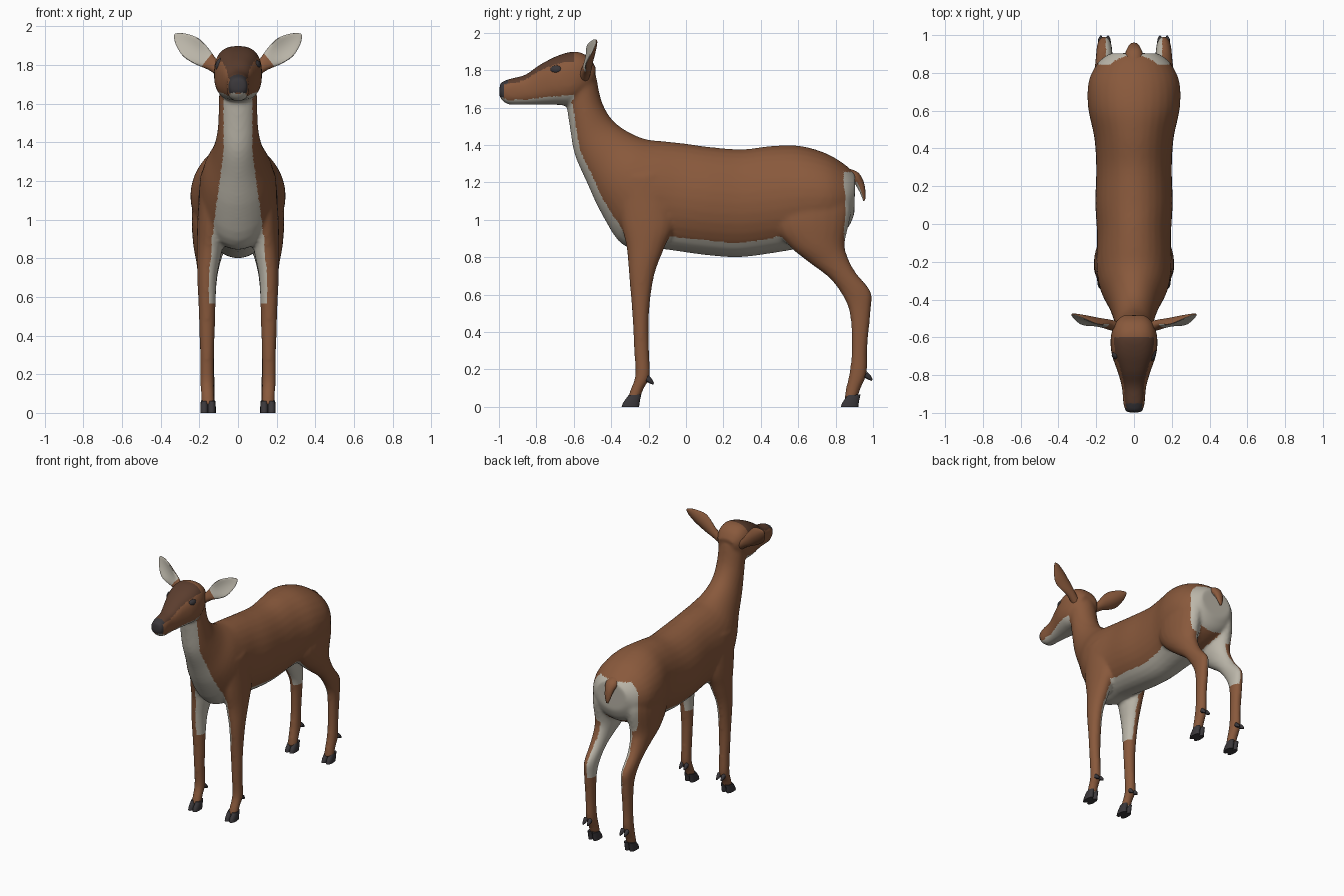
import bpy, bmesh, math
from mathutils import Vector as V

if "Cube" in bpy.data.objects:
    bpy.data.objects.remove(bpy.data.objects["Cube"])


def material(name, rgb):
    m = bpy.data.materials.new(name)
    m.diffuse_color = (*rgb, 1)
    m.use_nodes = True
    m.node_tree.nodes["Principled BSDF"].inputs["Base Color"].default_value = m.diffuse_color
    return m


BROWN = material("coat brown", (0.25, 0.10, 0.045))
DARK = material("forehead brown", (0.105, 0.047, 0.027))
CREAM = material("cream", (0.50, 0.47, 0.40))
BLACK = material("hoof and nose grey", (0.042, 0.038, 0.042))


def loft(bm, rings, n=20, power=2.0, steps=4):
    """Skin through rings (centre, half axis u, half axis v), smoothly interpolated."""
    def blend(a, b, c, d, t):
        return 0.5 * (2 * b + (c - a) * t + (2 * a - 5 * b + 4 * c - d) * t * t
                      + (3 * b - a - 3 * c + d) * t ** 3)
    dense = []
    for i in range(len(rings) - 1):
        quad = [rings[max(0, min(len(rings) - 1, i + k))] for k in (-1, 0, 1, 2)]
        for s in range(steps):
            dense.append([blend(*[q[j] for q in quad], s / steps) for j in range(3)])
    dense.append(rings[-1])
    loops = []
    for c, u, v in dense:
        loop = []
        for k in range(n):
            a = 2 * math.pi * k / n
            ca, sa = math.cos(a), math.sin(a)
            p = c + u * math.copysign(abs(ca) ** (2 / power), ca) \
                  + v * math.copysign(abs(sa) ** (2 / power), sa)
            loop.append(bm.verts.new(p))
        loops.append(loop)
    new = [bm.faces.new(loops[0]), bm.faces.new(loops[-1])]
    for a, b in zip(loops, loops[1:]):
        for k in range(n):
            new.append(bm.faces.new((a[k], a[(k + 1) % n], b[(k + 1) % n], b[k])))
    bmesh.ops.recalc_face_normals(bm, faces=new)


def side(rows, flip=1):
    """Rings from side outline pairs: y1, z1, y2, z2, half width, x centre."""
    out = []
    for y1, z1, y2, z2, w, x in rows:
        a, b = V((x * flip, y1, z1)), V((x * flip, y2, z2))
        out.append(((a + b) / 2, V((w, 0, 0)), (b - a) / 2))
    return out


def finish(name, bm, mats, angle=60):
    me = bpy.data.meshes.new(name)
    bm.to_mesh(me)
    bm.free()
    for m in mats:
        me.materials.append(m)
    me.shade_smooth()
    me.set_sharp_from_angle(angle=math.radians(angle))
    ob = bpy.data.objects.new(name, me)
    bpy.context.collection.objects.link(ob)
    return ob


# Neck and torso outline, from throat to rump
TORSO = [(-.64, 1.62, -.48, 1.77, .098, 0), (-.62, 1.49, -.45, 1.63, .10, 0),
         (-.595, 1.35, -.39, 1.53, .108, 0), (-.53, 1.20, -.30, 1.465, .135, 0),
         (-.45, 1.03, -.21, 1.43, .18, 0), (-.33, .86, -.12, 1.42, .20, 0),
         (-.14, .845, 0, 1.407, .195, 0), (.10, .812, .12, 1.39, .205, 0),
         (.28, .80, .30, 1.377, .20, 0), (.45, .82, .46, 1.395, .21, 0),
         (.62, .85, .61, 1.395, .243, 0), (.76, .89, .75, 1.355, .24, 0),
         (.86, .95, .85, 1.295, .19, 0), (.90, 1.03, .905, 1.245, .13, 0)]
HEAD = [(-1.0, 1.66, -.995, 1.73, .042, 0), (-.955, 1.618, -.95, 1.752, .056, 0),
        (-.87, 1.615, -.86, 1.775, .064, 0), (-.79, 1.615, -.78, 1.83, .086, 0),
        (-.70, 1.615, -.68, 1.88, .118, 0), (-.62, 1.615, -.59, 1.90, .124, 0),
        (-.55, 1.66, -.52, 1.87, .105, 0), (-.50, 1.72, -.48, 1.81, .07, 0)]
FRONT_LEG = [(-.36, 1.22, -.10, 1.25, .055, .14), (-.35, 1.0, -.06, 1.0, .07, .14),
             (-.318, .85, -.115, .85, .066, .147), (-.305, .70, -.17, .70, .051, .16),
             (-.288, .50, -.197, .50, .043, .16), (-.278, .30, -.197, .30, .037, .16),
             (-.272, .17, -.193, .16, .037, .16), (-.298, .09, -.225, .10, .035, .157),
             (-.315, .04, -.245, .045, .036, .155)]
HIND_LEG = [(.52, 1.15, .86, 1.20, .09, .135), (.475, .97, .885, 1.05, .10, .14),
            (.55, .86, .85, .88, .085, .147), (.66, .77, .865, .80, .064, .153),
            (.77, .685, .91, .715, .05, .157), (.845, .58, .987, .62, .042, .157),
            (.878, .48, .99, .53, .038, .157), (.885, .30, .97, .32, .035, .157),
            (.873, .18, .967, .18, .036, .157), (.855, .10, .935, .10, .035, .155),
            (.845, .04, .915, .045, .036, .155)]


def coat(c, n):
    """Material index for a body face: 0 brown, 1 forehead, 2 cream, 3 nose."""
    x, y, z = abs(c.x), c.y, c.z
    inward = -n.x if c.x > 0 else n.x
    if y < -.95 and z > 1.655 and x < .05 and (y < -.975 or n.z > .5):
        return 3
    if y < -.6 and z > 1.7 and n.z > .5:
        return 1
    if y < -.58 and z < 1.68 and n.z < -.5:                     # jaw
        return 2
    if y < -.28 and .8 < z < 1.64 and n.y < -.1:                # throat and chest
        if x < .075 + .06 * max(0, min(1, (1.35 - z) / .45)):
            return 2
    if -.36 < y < .62 and z < .92 and n.z < -.62 and x < .17:   # belly
        return 2
    if z > .57 and z < .92 and y < 0 and inward > .25:          # inner front legs
        return 2
    if y > .45 and .5 < z < 1.0 and inward > .25:               # inner hind legs
        return 2
    if y > .845 and .89 < z < 1.255 and x < .19 and n.y > .1:   # rump patch
        return 2
    return 0


# Body: lofted solids fused into one smooth skin
bm = bmesh.new()
loft(bm, side(TORSO), 32)
loft(bm, side(HEAD), 28, 2.5)
for s in (1, -1):
    loft(bm, side(FRONT_LEG, s))
    loft(bm, side(HIND_LEG, s))
rough = finish("body_rough", bm, [])
mod = rough.modifiers.new("fuse", 'REMESH')
mod.mode, mod.voxel_size = 'VOXEL', 0.011
mod = rough.modifiers.new("soften", 'SMOOTH')
mod.factor, mod.iterations = 0.5, 9
fused = bpy.data.meshes.new_from_object(rough.evaluated_get(bpy.context.evaluated_depsgraph_get()))
bpy.data.objects.remove(rough)
bm = bmesh.new()
bm.from_mesh(fused)
bm.normal_update()
for f in bm.faces:
    f.material_index = coat(f.calc_center_median(), f.normal)
body = finish("body", bm, [BROWN, DARK, CREAM, BLACK], 180)
bpy.context.view_layer.update()

# Tail, pale underneath
bm = bmesh.new()
loft(bm, side([(.83, 1.21, .85, 1.28, .05, 0), (.895, 1.195, .915, 1.258, .046, 0),
               (.913, 1.175, .948, 1.21, .034, 0), (.932, 1.14, .96, 1.15, .024, 0),
               (.948, 1.10, .958, 1.105, .008, 0)]), 14)
for f in bm.faces:
    f.material_index = int(f.normal.y < -.4 and f.normal.z < .2)
finish("tail", bm, [BROWN, CREAM])

for s, label in ((1, "left"), (-1, "right")):
    # Ear: cupped leaf with a pale inside
    bm = bmesh.new()
    base, tip = V((.085 * s, -.545, 1.765)), V((.328 * s, -.478, 1.958))
    u, v = V((-.62 * s, .05, .77)), V((.1 * s, -1, .1))
    widths = [(0, .03, .028), (.2, .035, .026), (.42, .054, .02), (.65, .062, .016),
              (.85, .042, .011), (.95, .022, .007), (1, .006, .003)]
    loft(bm, [(base.lerp(tip, t), u * w, v * d) for t, w, d in widths], 20)
    axis = (tip - base).normalized()
    for p in bm.verts:
        off = (p.co - base).dot(u)
        p.co.y -= 7 * off * off * min(1, max(0, (p.co - base).dot(axis) * 6))
    bm.normal_update()
    for f in bm.faces:
        t = (f.calc_center_median() - base).dot(axis)
        f.material_index = int(f.normal.dot(v) > .3 and t > .1)
    finish(label + "_ear", bm, [BROWN, CREAM], 50)

    # Eye: flattened ball set into the side of the head
    hit, spot, normal, _ = body.ray_cast(V((s, -.698, 1.807)), V((-s, 0, 0)))
    bm = bmesh.new()
    bmesh.ops.create_uvsphere(bm, u_segments=20, v_segments=12, radius=1)
    for p in bm.verts:
        p.co = V((p.co.x * .018, p.co.y * .033, p.co.z * .022))
    turn = V((1, 0, 0)).rotation_difference(normal)
    for p in bm.verts:
        p.co = turn @ p.co + spot - normal * .009
    finish(label + "_eye", bm, [BLACK])

    # Cloven hooves and dewclaws
    for end, shift, back, high in (("front", 0, -.197, .135), ("hind", 1.172, .972, .155)):
        bm = bmesh.new()
        for toe in (-.019, .019):
            x = .155 + toe
            loft(bm, side([(-.345, 0, -.25, 0, .021, x), (-.335, .025, -.245, .035, .021, x),
                           (-.308, .062, -.238, .066, .018, x)], s), 14, 2.3, 3)
            claw = [(V((s * (.157 + toe), back + dy, high + dz)), V((r, 0, 0)), V((0, r * .4, r)))
                    for dy, dz, r in ((-.012, .018, .016), (.008, .003, .013), (.024, -.012, .004))]
            loft(bm, claw, 8, 2, 2)
        for p in bm.verts:
            if p.co.y < -.22:
                p.co.y += shift
        finish(f"{end}_{label}_hoof", bm, [BLACK], 45)
